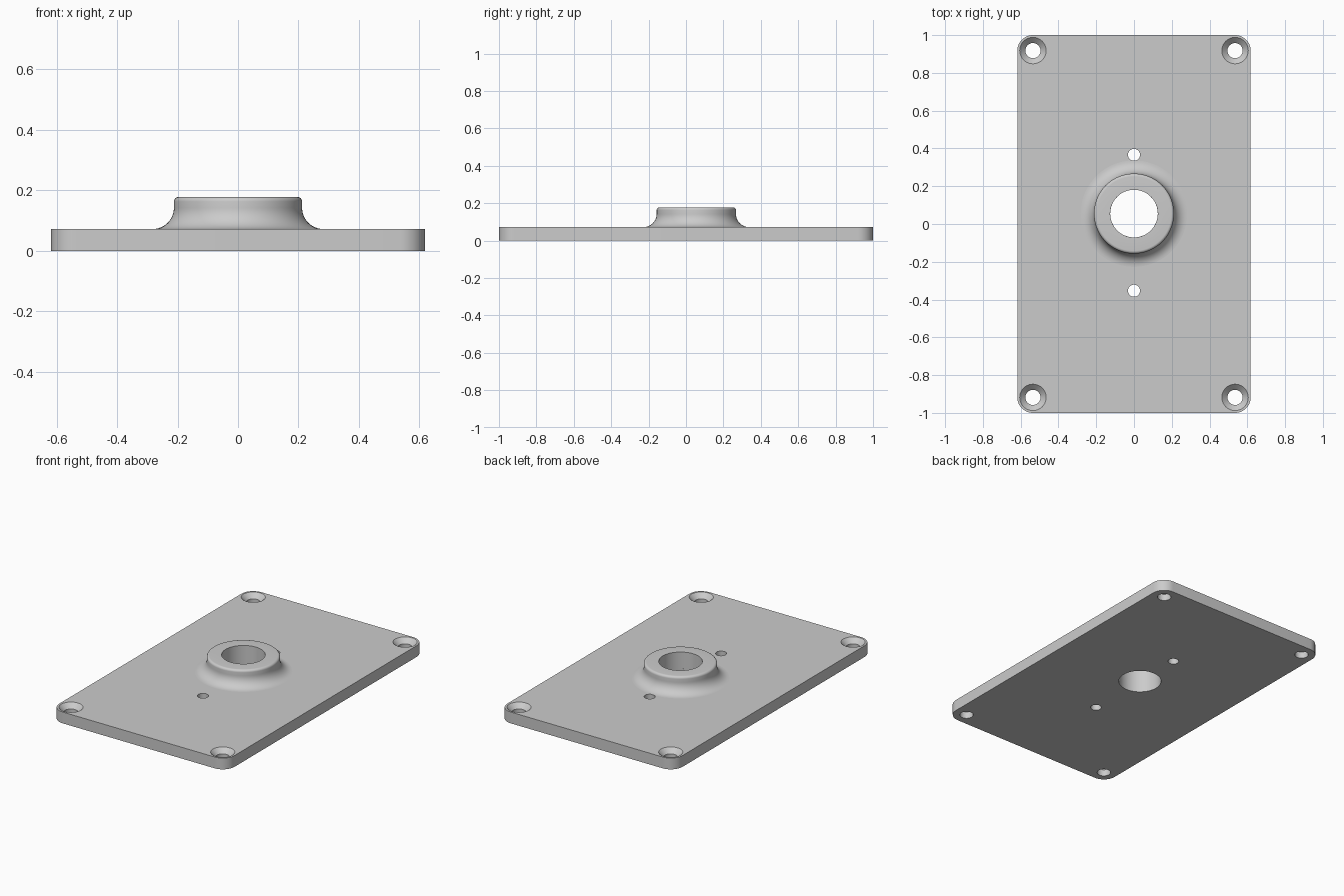
import bpy, bmesh
from math import pi, cos, sin, radians
from mathutils import Vector

if "Cube" in bpy.data.objects:
    bpy.data.objects.remove(bpy.data.objects["Cube"], do_unlink=True)

HALF_X, HALF_Y, THICK = 0.618, 1.0, 0.072
HUB_Y, HUB_R, HUB_TOP, BORE_R = 0.055, 0.212, 0.178, 0.126

grey = bpy.data.materials.new("light_grey")
grey.use_nodes = True
colour = (0.6, 0.6, 0.6, 1)
grey.diffuse_color = colour
grey.node_tree.nodes["Principled BSDF"].inputs["Base Color"].default_value = colour


def make_object(name, bm):
    bmesh.ops.recalc_face_normals(bm, faces=bm.faces)
    mesh = bpy.data.meshes.new(name)
    bm.to_mesh(mesh)
    bm.free()
    mesh.materials.append(grey)
    obj = bpy.data.objects.new(name, mesh)
    bpy.context.collection.objects.link(obj)
    return obj


def arc(cx, cy, r, start, end, steps=10):
    angles = [radians(start + (end - start) * i / steps) for i in range(steps + 1)]
    return [(cx + r * cos(a), cy + r * sin(a)) for a in angles]


def lathe(bm, profile, x, y, steps=48):
    """Revolve (radius, z) points around a vertical axis at x, y."""
    verts = [bm.verts.new((x + r, y, z)) for r, z in profile]
    edges = [bm.edges.new(pair) for pair in zip(verts, verts[1:])]
    bmesh.ops.spin(bm, geom=verts + edges, cent=(x, y, 0), axis=(0, 0, 1),
                   angle=2 * pi, steps=steps, use_merge=True)
    bmesh.ops.remove_doubles(bm, verts=bm.verts, dist=1e-5)


def smooth(obj):
    bpy.ops.object.select_all(action='DESELECT')
    obj.select_set(True)
    bpy.context.view_layer.objects.active = obj
    bpy.ops.object.shade_smooth_by_angle(angle=radians(30))


# Base plate with rounded corners
bm = bmesh.new()
radius = 0.083
cx, cy = HALF_X - radius, HALF_Y - radius
outline = []
for i, (sx, sy) in enumerate([(1, 1), (-1, 1), (-1, -1), (1, -1)]):
    outline += arc(sx * cx, sy * cy, radius, 90 * i, 90 * i + 90)
face = bm.faces.new([bm.verts.new((x, y, 0)) for x, y in outline])
extruded = bmesh.ops.extrude_face_region(bm, geom=[face])["geom"]
bmesh.ops.translate(bm, vec=Vector((0, 0, THICK)),
                    verts=[v for v in extruded if isinstance(v, bmesh.types.BMVert)])
plate = make_object("base_plate", bm)

# Hole cutters: countersunk corners, two pin holes and the central bore
bm = bmesh.new()
LOW, HIGH = -0.1, THICK + 0.1
for sx in (-1, 1):
    for sy in (-1, 1):
        lathe(bm, [(0, LOW), (0.04, LOW), (0.04, THICK - 0.03), (0.07, THICK),
                   (0.07, HIGH), (0, HIGH)], sx * 0.535, sy * 0.918)
for r, y in [(0.032, 0.366), (0.032, -0.353), (BORE_R, HUB_Y)]:
    lathe(bm, [(0, LOW), (r, LOW), (r, HIGH), (0, HIGH)], 0, y)
cutter = make_object("hole_cutter", bm)
cutter.hide_render = True

cut = plate.modifiers.new("holes", 'BOOLEAN')
cut.operation = 'DIFFERENCE'
cut.solver = 'EXACT'
cut.object = cutter
bpy.context.view_layer.objects.active = plate
bpy.ops.object.modifier_apply(modifier=cut.name)
bpy.data.objects.remove(cutter, do_unlink=True)
smooth(plate)

# Central hub: bore wall, rounded rim and flared fillet foot
bm = bmesh.new()
rim, flare = 0.015, 0.07
profile = [(BORE_R, THICK), (BORE_R, HUB_TOP)]
profile += arc(HUB_R - rim, HUB_TOP - rim, rim, 90, 0, 6)
profile += arc(HUB_R + flare, THICK + flare, flare, 180, 270, 12)
lathe(bm, profile, 0, HUB_Y, 72)
smooth(make_object("hub", bm))
